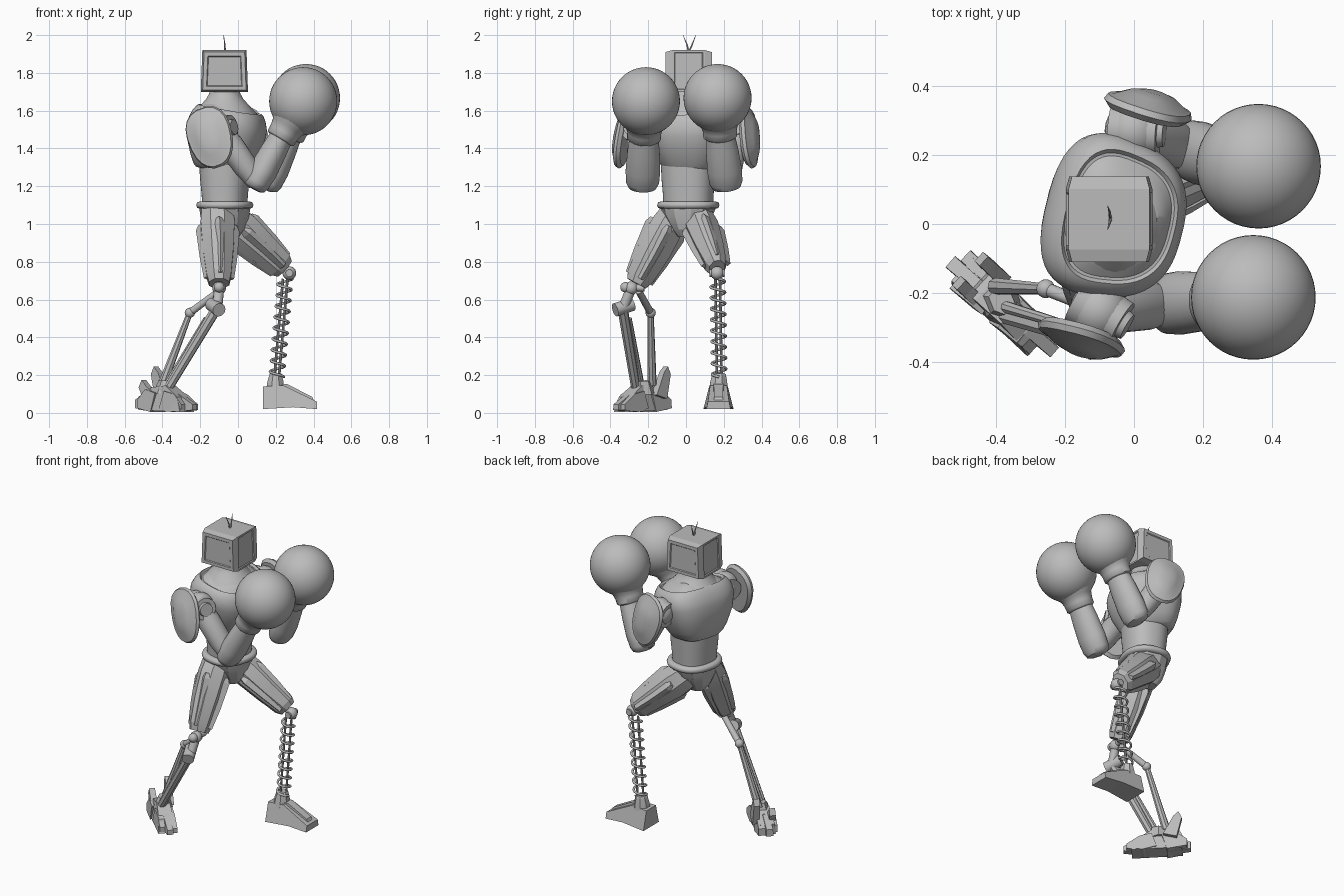
import bpy, bmesh, math
from mathutils import Vector, Matrix

if "Cube" in bpy.data.objects:
    bpy.data.objects.remove(bpy.data.objects["Cube"])

grey = bpy.data.materials.new("plain grey")
grey.use_nodes = True
GREY = (0.5, 0.5, 0.5, 1)
grey.diffuse_color = GREY
grey.node_tree.nodes["Principled BSDF"].inputs["Base Color"].default_value = GREY


def finish(bm, name, smooth=None):
    bmesh.ops.recalc_face_normals(bm, faces=bm.faces)
    mesh = bpy.data.meshes.new(name)
    bm.to_mesh(mesh)
    bm.free()
    mesh.materials.append(grey)
    ob = bpy.data.objects.new(name, mesh)
    bpy.context.collection.objects.link(ob)
    if smooth:
        bpy.ops.object.select_all(action='DESELECT')
        ob.select_set(True)
        bpy.context.view_layer.objects.active = ob
        bpy.ops.object.shade_smooth_by_angle(angle=math.radians(smooth))
    return ob


def loft(name, p0, p1, rings, sides=24, ref=(1, 0, 0), smooth=40, power=1.0, skew=0.0):
    """Rings of (t, radius along ref, radius across); skew narrows the ref side."""
    p0, p1, ref = Vector(p0), Vector(p1), Vector(ref)
    d = (p1 - p0).normalized()
    u = (ref - d * ref.dot(d)).normalized()
    v = d.cross(u)
    bm, loops = bmesh.new(), []
    for t, a, b in rings:
        loop = []
        for i in range(sides):
            ang = 2 * math.pi * (i + 0.5) / sides
            c, s = math.cos(ang), math.sin(ang)
            c = math.copysign(abs(c) ** power, c)
            s = math.copysign(abs(s) ** power, s) * (1 - skew * c)
            loop.append(bm.verts.new(p0.lerp(p1, t) + u * a * c + v * b * s))
        loops.append(loop)
    for la, lb in zip(loops, loops[1:]):
        for i in range(sides):
            j = (i + 1) % sides
            bm.faces.new((la[i], la[j], lb[j], lb[i]))
    bm.faces.new(loops[0])
    bm.faces.new(loops[-1])
    return finish(bm, name, smooth)


def rod(name, p0, p1, r0, r1=None, sides=12):
    r1 = r0 if r1 is None else r1
    return loft(name, p0, p1, [(0, r0, r0), (1, r1, r1)], sides, (0.3, 1, 0.2))


def ball(name, centre, r, seg=24):
    bm = bmesh.new()
    bmesh.ops.create_uvsphere(bm, u_segments=seg, v_segments=seg // 2, radius=r,
                              matrix=Matrix.Translation(centre))
    return finish(bm, name, 60)


def slab(name, profile, half, place, top=1.0, toe=1.0):
    """Side profile (length, height) given width, narrowing upward and forward."""
    bm = bmesh.new()
    high = max(p[1] for p in profile)
    low, far = min(p[0] for p in profile), max(p[0] for p in profile)
    sides = []
    for sgn in (-1, 1):
        loop = []
        for s, z in profile:
            w = half * (1 + (top - 1) * z / high) * (1 + (toe - 1) * (s - low) / (far - low))
            loop.append(bm.verts.new(place @ Vector((s, sgn * w, z))))
        sides.append(loop)
        bm.faces.new(loop)
    for i in range(len(profile)):
        j = (i + 1) % len(profile)
        bm.faces.new((sides[0][i], sides[0][j], sides[1][j], sides[1][i]))
    return finish(bm, name)


def at(x, y, z, yaw):
    return Matrix.Translation((x, y, z)) @ Matrix.Rotation(math.radians(yaw), 4, 'Z')


# Head: box with tapered side caps and shallow panels
bm = bmesh.new()
bmesh.ops.create_cube(bm, size=1, matrix=Matrix.Translation((-0.072, 0.014, 1.81))
                      @ Matrix.Diagonal((0.25, 0.175, 0.22, 1)))
for v in bm.verts:
    if v.co.z > 1.85:
        v.co.x += 0.008 if v.co.x < -0.07 else -0.008
caps = [f for f in bm.faces if abs(f.normal.y) > 0.9]
ends = [f for f in bm.faces if abs(f.normal.x) > 0.9]
bmesh.ops.inset_individual(bm, faces=caps, thickness=0.014, depth=0.036)
bmesh.ops.inset_individual(bm, faces=caps, thickness=0.028, depth=0)
bmesh.ops.inset_individual(bm, faces=caps, thickness=0.006, depth=-0.005)
bmesh.ops.inset_individual(bm, faces=ends, thickness=0.016, depth=0)
bmesh.ops.inset_individual(bm, faces=ends, thickness=0.006, depth=-0.005)
finish(bm, "head")
for side, y in (("right", -0.016), ("left", 0.052)):
    bend = (-0.07, 0.02 + (y - 0.02) * 0.4, 1.95)
    rod(side + "_antenna", (-0.068, 0.014, 1.91), bend, 0.005, 0.004, 6)
    rod(side + "_antenna_tip", bend, (-0.076, y, 2.0), 0.004, 0.001, 6)

# Chest, turned slightly to its right and leaning forward
forward = (0.97, -0.24, 0)
loft("chest", (-0.066, 0.02, 1.45), (0.104, -0.022, 2.43),
     [(-.17, .125, .12), (-.155, .138, .145), (-.11, .16, .175), (-.03, .19, .21),
      (.05, .203, .228), (.09, .198, .232), (.125, .186, .222), (.15, .172, .205), (.16, .162, .19),
      (.148, .154, .18), (.148, .146, .172), (.168, .13, .145), (.19, .1, .11)],
     48, forward, 35, 0.75, 0.12)

# Neck, abdomen, belt and pelvis
axis = ((-0.07, 0.012, 0), (-0.07, 0.012, 1))
loft("neck", *axis, [(1.6, .15, .155), (1.63, .128, .13), (1.66, .1, .1), (1.69, .083, .083),
     (1.72, .078, .078)], 32)
loft("abdomen", *axis, [(1.08, .115, .13), (1.16, .12, .133), (1.24, .128, .14), (1.36, .135, .145)],
     40, forward, 40, 0.85)
loft("belt", *axis, [(1.08, .125, .14), (1.085, .142, .158), (1.1, .148, .163), (1.115, .142, .158),
     (1.12, .125, .14)], 40, forward, 60, 0.85)
loft("pelvis", *axis, [(.93, .075, .05), (.97, .105, .08), (1.04, .125, .125), (1.09, .132, .145)],
     12, forward, 20, 0.8)

# Arms: shoulder, barrel turn, elbow, wrist, glove, then pad place, facing and long axis
arms = {
    "right": ((-0.1, -0.25, 1.5), (0.06, -0.035, 0.01), (0.1, -0.23, 1.22), (0.235, -0.222, 1.47),
              (0.345, -0.212, 1.65), (-0.142, -0.31, 1.455), (-0.28, -1, 0.14), (0.35, 0, -1)),
    "left": ((0.0, 0.27, 1.5), (0.065, -0.005, 0.01), (0.165, 0.212, 1.22), (0.28, 0.18, 1.48),
             (0.36, 0.167, 1.667), (0.04, 0.315, 1.455), (0.3, 1, 0.14), (0.3, 0, -1)),
}
for side, (shoulder, barrel, elbow, wrist, fist, pad, out, down) in arms.items():
    sh, turn, el, wr, fi = map(Vector, (shoulder, barrel, elbow, wrist, fist))
    ball(side + "_shoulder", sh, 0.085)
    rod(side + "_shoulder_barrel", sh - turn, sh + turn * 1.1, 0.08, 0.068, 28)
    rod(side + "_shoulder_cap", sh + turn, sh + turn * 1.35, 0.045, 0.04, 20)
    loft(side + "_upper_arm", sh, el, [(0, .06, .06), (.3, .07, .07), (.7, .065, .07), (1, .05, .055)])
    loft(side + "_forearm", el, wr, [(-.14, .035, .05), (-.1, .06, .075), (0, .07, .088),
         (.25, .076, .092), (.65, .07, .086), (1, .062, .075)], 28, (1, 0, 0), 45)
    loft(side + "_cuff", wr, fi, [(-.12, .07, .08), (-.08, .08, .09), (.08, .082, .09), (.25, .09, .1),
         (.42, .125, .13), (.6, .14, .145)], 32, (1, 0, 0), 50)
    ball(side + "_glove", fi, 0.18, 48)
    normal = Vector(out).normalized()
    loft(side + "_shoulder_pad", pad, Vector(pad) + normal * 0.07,
         [(0, .11, .075), (0, .15, .105), (.25, .168, .122), (.5, .16, .115), (.55, .145, .1),
          (.85, .1, .065), (1, .045, .03)], 20, down, 32, 0.85, 0.1)

# Thighs with raised armour strips
thighs = {
    "right": ((-0.11, -0.05, 1.08), (-0.1, -0.262, 0.685), (1, 0, 0),
              [(0, .088, .075), (.2, .097, .095), (.55, .088, .097), (.9, .07, .08), (1, .058, .06)]),
    "left": ((-0.06, 0.06, 1.04), (0.245, 0.165, 0.765), (0, 1, 0),
             [(0, .08, .095), (.25, .092, .105), (.6, .08, .09), (.92, .062, .078), (1, .045, .06)]),
}
for side, (hip, knee, ref, rings) in thighs.items():
    loft(side + "_thigh", hip, knee, rings, 8, ref, 15)
    hip, knee = Vector(hip), Vector(knee)
    d = (knee - hip).normalized()
    u = (Vector(ref) - d * d.dot(Vector(ref))).normalized()
    v = d.cross(u)
    for i, n in enumerate((u, -u, v, -v)):
        loft(f"{side}_thigh_strip_{i + 1}", hip.lerp(knee, .22) + n * .08, hip.lerp(knee, .93) + n * .056,
             [(0, .015, .03), (.1, .026, .05), (.6, .022, .046), (1, .016, .032)], 4, n + d.cross(n), 0)

# Left leg: knee ball, spring and wedge foot
ball("left_knee", (0.272, 0.165, 0.74), 0.036)
rod("left_knee_pin", (0.272, 0.125, 0.74), (0.272, 0.205, 0.74), 0.02)
top, base = Vector((0.25, 0.168, 0.71)), Vector((0.205, 0.176, 0.19))
for i, off in enumerate((-0.012, 0.012)):
    shift = Vector((off, off, 0))
    rod(f"spring_rod_{i + 1}", top + shift, base + shift, 0.007, sides=8)
curve = bpy.data.curves.new("spring", 'CURVE')
curve.dimensions, curve.bevel_depth, curve.bevel_resolution = '3D', 0.007, 2
TURNS, STEPS = 9, 20
line = curve.splines.new('POLY')
line.points.add(TURNS * STEPS)
for i, p in enumerate(line.points):
    ang = 2 * math.pi * i / STEPS
    c = top.lerp(base, i / (TURNS * STEPS))
    p.co = (c.x + .038 * math.cos(ang), c.y + .038 * math.sin(ang), c.z, 1)
curve.materials.append(grey)
bpy.context.collection.objects.link(bpy.data.objects.new("spring", curve))
loft("left_ankle", (0.197, 0.172, 0.12), (0.2, 0.175, 0.21),
     [(0, .052, .055), (.5, .046, .048), (.9, .036, .04), (1, .03, .034)], 8, smooth=15)
slab("left_foot", [(-.14, .0), (-.14, .12), (-.03, .125), (.145, .04), (.145, .0), (.02, .01)],
     0.08, at(0.272, 0.172, 0.02, 0), 0.6, 0.8)
slab("left_foot_ridge", [(-.07, .1), (-.05, .135), (-.01, .132), (.12, .065), (.13, .045)],
     0.035, at(0.272, 0.172, 0.02, 0), 0.8, 0.7)

# Right leg: knee joints and twin struts
ball("right_knee", (-0.1, -0.29, 0.66), 0.036)
ball("right_knee_outer", (-0.1, -0.32, 0.665), 0.028)
rod("right_knee_axle", (-0.09, -0.22, 0.66), (-0.1, -0.32, 0.665), 0.018)
rod("right_knee_link", (-0.1, -0.29, 0.66), (-0.11, -0.33, 0.56), 0.027)
rod("right_knee_barrel", (-0.14, -0.285, 0.575), (-0.1, -0.375, 0.545), 0.036, sides=20)
rod("rear_link", (-0.1, -0.25, 0.645), (-0.255, -0.187, 0.53), 0.018, 0.02)
ball("rear_joint", (-0.255, -0.187, 0.53), 0.027)
rod("rear_strut", (-0.255, -0.187, 0.53), (-0.4, -0.18, 0.15), 0.016, 0.025, 8)
rod("front_strut", (-0.115, -0.335, 0.55), (-0.37, -0.265, 0.13), 0.028, 0.025, 8)
rod("shin_piston", (-0.17, -0.3, 0.5), (-0.37, -0.24, 0.16), 0.013, 0.018, 8)

# Right foot: clawed, turned outward
place = at(-0.38, -0.24, 0.005, -43)
slab("right_foot", [(-.15, .01), (-.16, .08), (-.07, .13), (.03, .14), (.12, .08), (.15, .0)],
     0.055, place, 0.7)
for i, (off, yaw, reach) in enumerate(((-.036, 3, .15), (0, 2, .2), (.036, 0, .18))):
    claw = place @ at(0, off, 0, yaw)
    slab(f"right_toe_{i + 1}", [(.0, .02), (.03, .11), (.1, .095), (reach, .04), (reach, .01), (.08, .0)],
         0.024, claw, 0.8, 0.8)
    slab(f"right_heel_claw_{i + 1}", [(-reach, .02), (-reach, .065), (-.1, .12), (-.03, .1), (-.06, .0)],
         0.022, claw, 0.85)
for i, (off, high) in enumerate(((-.035, .17), (.06, .24))):
    slab(f"right_heel_spur_{i + 1}", [(-.12, .07), (-.15, high - .04), (-.13, high), (-.1, high - .03),
         (-.04, .09)], 0.022, place @ at(0, off, 0, 0), 0.8)
loft("right_ankle", (-0.385, -0.225, 0.1), (-0.38, -0.225, 0.17), [(0, .07, .06), (1, .045, .035)],
     6, (0.72, -0.69, 0), 15)
